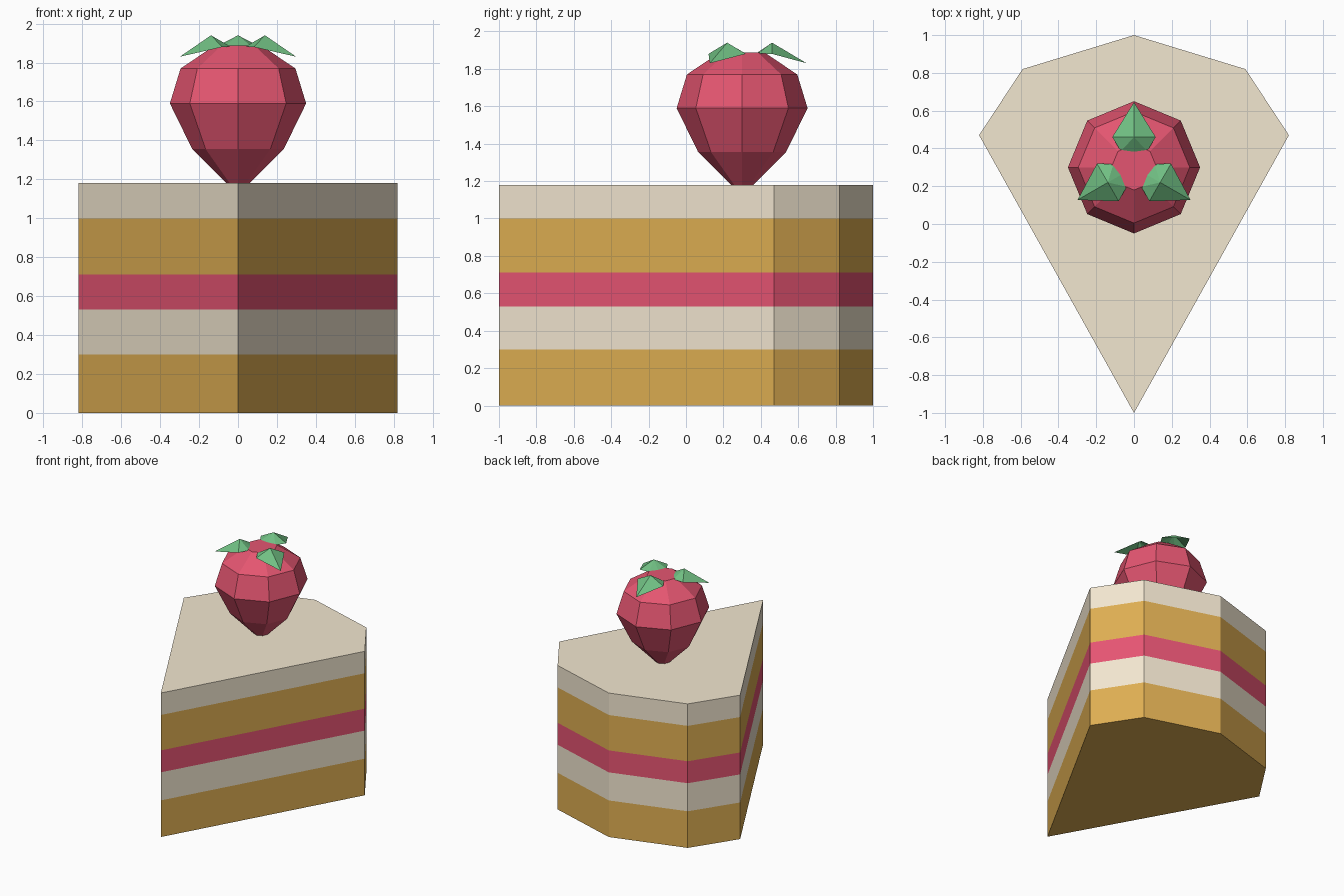
import bpy, bmesh
from math import sin, cos, pi, radians
from mathutils import Matrix

if "Cube" in bpy.data.objects:
    bpy.data.objects.remove(bpy.data.objects["Cube"])


def material(name, rgb):
    m = bpy.data.materials.new(name)
    m.diffuse_color = [(c / 255) ** 2.2 for c in rgb] + [1]
    m.use_nodes = True
    m.node_tree.nodes["Principled BSDF"].inputs["Base Color"].default_value = m.diffuse_color
    return m


SPONGE = material("sponge", (222, 173, 83))
CREAM = material("cream", (242, 230, 207))
JAM = material("jam", (229, 85, 114))
BERRY = material("berry_red", (227, 86, 112))
GREEN = material("leaf_green", (112, 190, 130))


def finish(name, bm, mats):
    me = bpy.data.meshes.new(name)
    bm.to_mesh(me)
    bm.free()
    for m in mats:
        me.materials.append(m)
    ob = bpy.data.objects.new(name, me)
    bpy.context.collection.objects.link(ob)
    return ob


def loft(rings, bands):
    """Stack closed rings into a capped solid; bands gives each strip's material index."""
    bm = bmesh.new()
    loops = [[bm.verts.new(p) for p in ring] for ring in rings]
    n = len(loops[0])
    for lo, hi, mat in zip(loops, loops[1:], bands):
        for i in range(n):
            j = (i + 1) % n
            bm.faces.new((lo[i], lo[j], hi[j], hi[i])).material_index = mat
    bm.faces.new(loops[0][::-1]).material_index = bands[0]
    bm.faces.new(loops[-1]).material_index = bands[-1]
    return bm


# Cake slice: wedge outline carried up through the layers
outline = [(0, -1), (0.82, 0.47), (0.59, 0.82), (0, 1), (-0.59, 0.82), (-0.82, 0.47)]
levels = [0, 0.30, 0.53, 0.71, 1.0, 1.18]
rings = [[(x, y, z) for x, y in outline] for z in levels]
finish("cake_slice", loft(rings, [0, 1, 2, 0, 1]), [SPONGE, CREAM, JAM])

# Strawberry: eight-sided turned profile (radius, height), tip sunk into the cream
CY = 0.30
profile = [(0.045, 1.165), (0.235, 1.355), (0.35, 1.59), (0.295, 1.77), (0.12, 1.887)]
rings = [[(r * cos(i * pi / 4), CY + r * sin(i * pi / 4), z) for i in range(8)]
         for r, z in profile]
finish("strawberry", loft(rings, [0] * 4), [BERRY])

# Leaves: raised crest with a drooping tip, repeated three times
rim = [(0.345, 0, 1.83), (0.16, 0.115, 1.88), (0.085, 0.07, 1.882),
       (0.075, 0, 1.882), (0.085, -0.07, 1.882), (0.16, -0.115, 1.88)]
for k, angle in enumerate((90, 210, 330)):
    bm = bmesh.new()
    crest = bm.verts.new((0.16, 0, 1.94))
    edge = [bm.verts.new(p) for p in rim]
    for a, b in zip(edge, edge[1:] + edge[:1]):
        bm.faces.new((crest, a, b))
    bm.transform(Matrix.Translation((0, CY, 0)) @ Matrix.Rotation(radians(angle), 4, 'Z'))
    finish(f"leaf_{k + 1}", bm, [GREEN])
